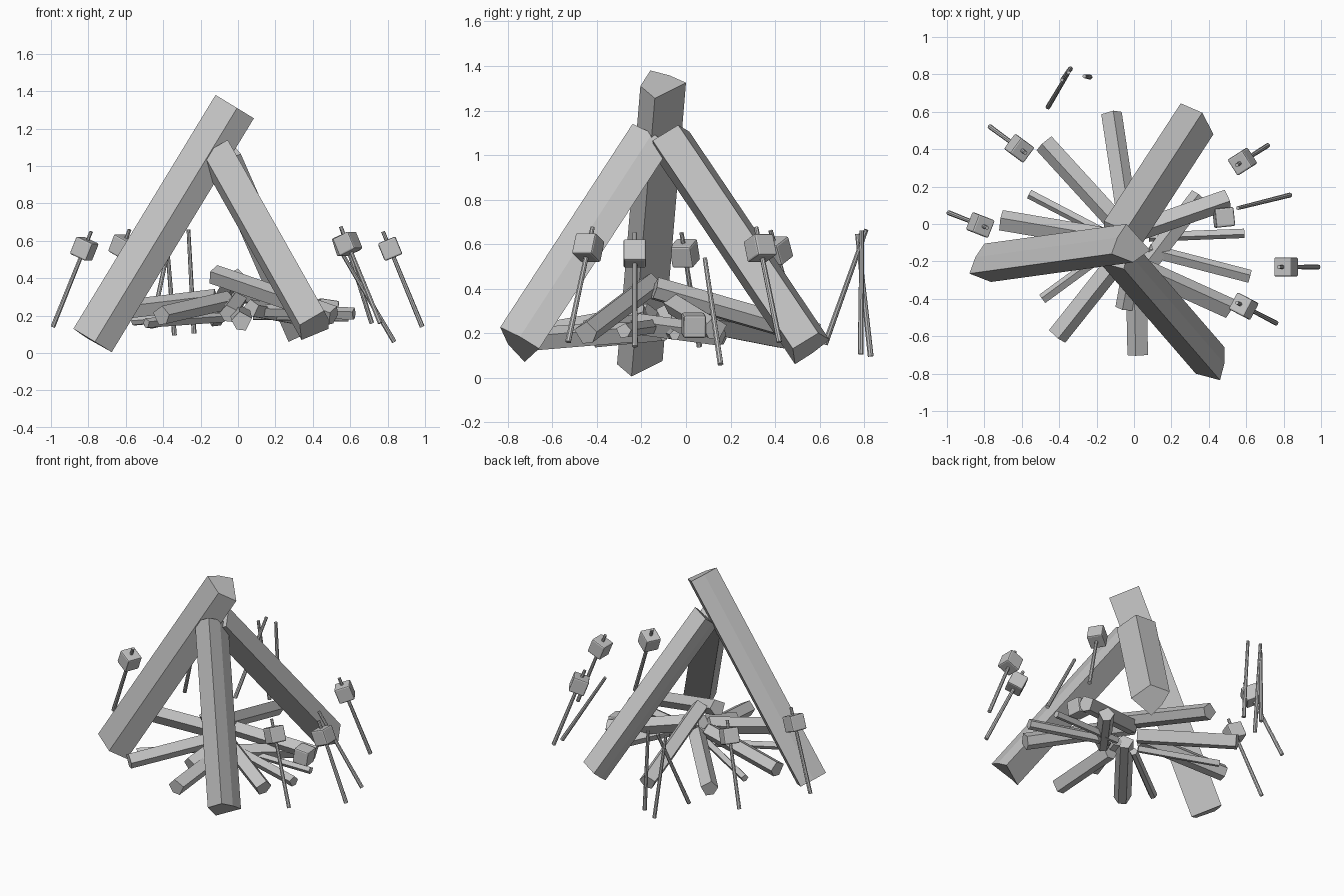
import bpy
import bmesh
from mathutils import Vector, Matrix

if "Cube" in bpy.data.objects:
    bpy.data.objects.remove(bpy.data.objects["Cube"])

grey = bpy.data.materials.new("plain_grey")
grey.use_nodes = True
colour = (0.55, 0.55, 0.55, 1)
grey.diffuse_color = colour
grey.node_tree.nodes["Principled BSDF"].inputs["Base Color"].default_value = colour


def add_object(name, bm):
    bmesh.ops.recalc_face_normals(bm, faces=bm.faces)
    mesh = bpy.data.meshes.new(name)
    bm.to_mesh(mesh)
    bm.free()
    mesh.materials.append(grey)
    obj = bpy.data.objects.new(name, mesh)
    bpy.context.collection.objects.link(obj)
    return obj


def prism(name, outline, axis):
    """Extrude an end outline along an axis."""
    bm = bmesh.new()
    face = bm.faces.new([bm.verts.new(p) for p in outline])
    result = bmesh.ops.extrude_face_region(bm, geom=[face], use_keep_orig=True)
    tops = [v for v in result["geom"] if isinstance(v, bmesh.types.BMVert)]
    bmesh.ops.translate(bm, verts=tops, vec=axis)
    return add_object(name, bm)


def frame(direction):
    """Axes across a direction: sideways, then upwards."""
    d = direction.normalized()
    side = d.cross(Vector((0, 0, 1))).normalized()
    return side, side.cross(d), d


def big_log(name, corners, axis):
    # the first edge is the bark side, bulged slightly
    pts = [Vector(c) for c in corners]
    centre = sum(pts, Vector()) / len(pts)
    mid = (pts[0] + pts[1]) / 2
    mid += (mid - centre).normalized() * 0.012
    prism(name, [pts[0], mid] + pts[1:], Vector(axis))


WEDGE = [(-0.5, 0.15), (0.1, 0.48), (0.5, 0.05), (0.25, -0.4), (-0.2, -0.45)]


def kindling(name, outer, inner, width, flip=1):
    a, b = Vector(outer), Vector(inner)
    side, up, _ = frame(b - a)
    prism(name, [a + side * x * width * flip + up * y * width for x, y in WEDGE], b - a)


def stick(name, foot, tip, radius=0.012):
    a, b = Vector(foot), Vector(tip)
    side, up, d = frame(b - a)
    bm = bmesh.new()
    bmesh.ops.create_cone(bm, cap_ends=True, segments=8, radius1=radius * 1.1,
                          radius2=radius * 0.85, depth=(b - a).length)
    rot = Matrix((side, up, d)).transposed().to_4x4()
    bm.transform(Matrix.Translation((a + b) / 2) @ rot)
    add_object(name, bm)


def soft_block(name, centre, direction, size=0.102):
    bm = bmesh.new()
    bmesh.ops.create_cube(bm, size=size)
    bmesh.ops.bevel(bm, geom=bm.edges[:], offset=0.009, segments=2,
                    affect='EDGES', profile=0.5)
    side, up, d = frame(direction)
    rot = Matrix((side, up, d)).transposed().to_4x4()
    bm.transform(Matrix.Translation(centre) @ rot)
    add_object(name, bm)


# Three large logs leaning together
big_log("right_big_log", [(-.88, -.265, .13), (-.80, -.105, .075),
                          (-.675, -.245, .005), (-.765, -.31, .06)], (.76, .105, 1.25))
big_log("front_big_log", [(.46, -.835, .226), (.485, -.66, .13),
                          (.34, -.725, .07), (.33, -.80, .15)], (-.515, .595, .914))
big_log("back_big_log", [(.25, .645, .17), (.27, .49, .06),
                         (.425, .48, .13), (.365, .595, .20)], (-.41, -.63, .935))

# Split kindling radiating from the middle: outer end, inner end, width
pieces = [
    ((-.12, .59, .19), (-.01, -.14, .40), .11),
    ((-.48, .43, .18), (-.06, -.03, .27), .11),
    ((-.71, .02, .22), (-.12, -.08, .29), .11),
    ((-.41, -.60, .20), (-.06, -.16, .28), .11),
    ((.02, -.70, .17), (.01, -.22, .21), .11),
    ((.51, -.45, .20), (-.13, -.16, .42), .11),
    ((.50, .13, .22), (-.02, -.05, .33), .11),
    ((.35, .15, .19), (.07, -.22, .24), .10),
    ((-.05, -.45, .21), (0, -.18, .28), .10),
    ((-.56, .16, .17), (-.10, -.08, .21), .05),
    ((-.49, -.40, .16), (-.08, -.10, .19), .055),
    ((.62, -.28, .21), (.08, -.14, .23), .07),
    ((.59, -.05, .19), (.08, -.07, .20), .05),
]
for i, (outer, inner, width) in enumerate(pieces):
    kindling(f"kindling_{i + 1}", outer, inner, width, 1 if i % 2 else -1)

# Leaning sticks carrying toasted blocks
roasting = [
    ((-.99, .06, .14), (-.785, -.02, .65)),
    ((-.77, .52, .15), (-.58, .38, .66)),
    ((.715, .42, .16), (.55, .315, .675)),
    ((.985, -.23, .14), (.775, -.23, .65)),
    ((.76, -.53, .16), (.55, -.42, .675)),
]
for i, (foot, tip) in enumerate(roasting):
    stick(f"roasting_stick_{i + 1}", foot, tip)
    d = (Vector(tip) - Vector(foot)).normalized()
    soft_block(f"toasted_block_{i + 1}", Vector(tip) - d * 0.1, d)

# Bare sticks
bare = [
    ((.835, .155, .06), (.555, .085, .535)),
    ((-.46, .625, .15), (-.35, .81, .665)),
    ((-.235, .785, .105), (-.265, .79, .66)),
    ((-.34, .83, .095), (-.385, .77, .645)),
]
for i, (foot, tip) in enumerate(bare):
    stick(f"bare_stick_{i + 1}", foot, tip)

# Fallen block resting on the kindling
soft_block("fallen_block", Vector((.48, .035, .235)), Vector((.98, .1, -.15)))
